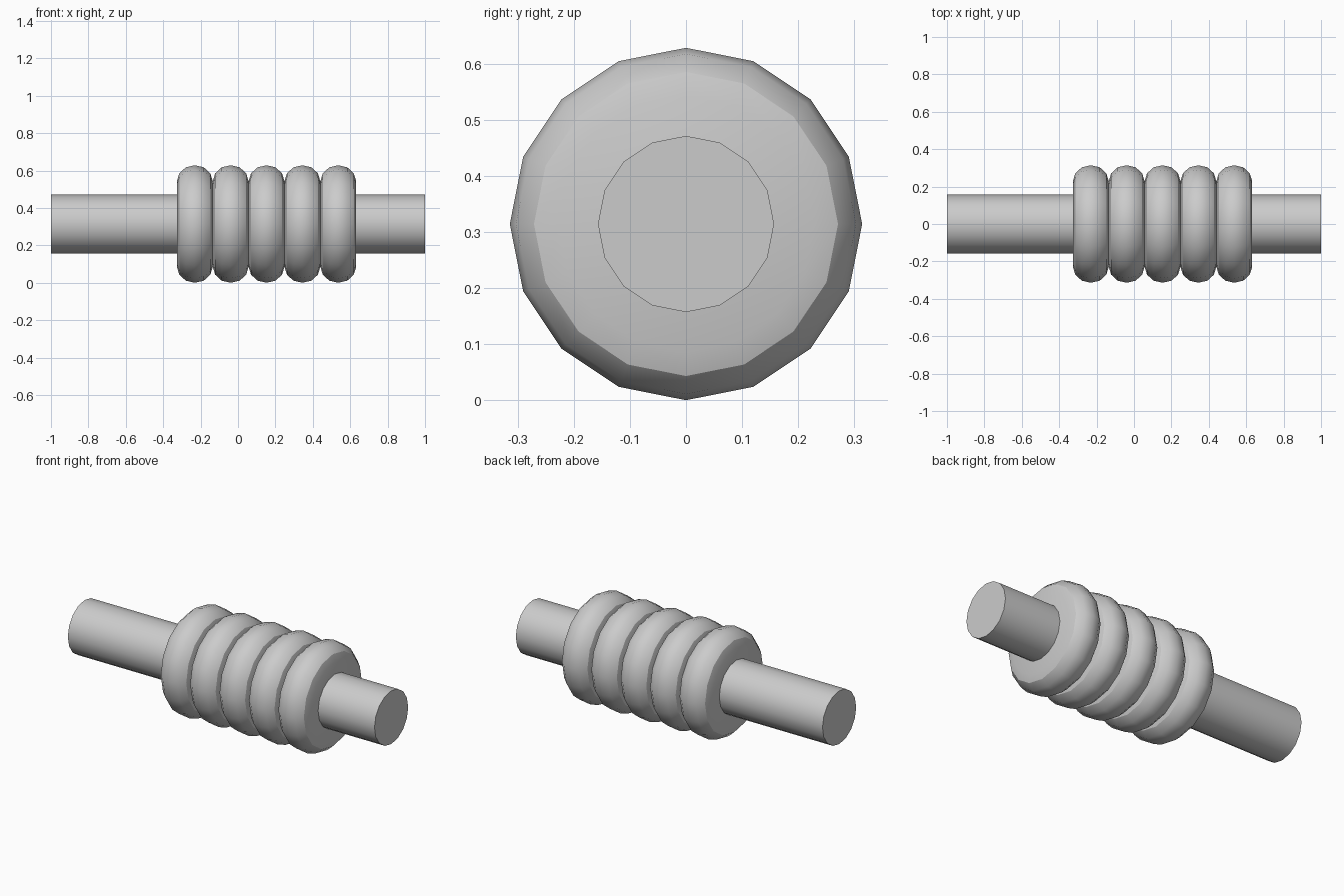
import bpy, bmesh
from math import sin, cos, pi, radians

if "Cube" in bpy.data.objects:
    bpy.data.objects.remove(bpy.data.objects["Cube"])

SIDES = 16
AXIS_Z = 0.314


def lathe(name, x_centre, profile, angle):
    """Revolve (x, radius) points around a line parallel to x, with flat caps."""
    bm = bmesh.new()
    loops = []
    for x, r in profile:
        loops.append([bm.verts.new((x, r * sin(2 * pi * i / SIDES), r * cos(2 * pi * i / SIDES)))
                      for i in range(SIDES)])
    for a, b in zip(loops, loops[1:]):
        for i in range(SIDES):
            j = (i + 1) % SIDES
            bm.faces.new((a[i], a[j], b[j], b[i]))
    bm.faces.new(loops[0])
    bm.faces.new(loops[-1])
    bmesh.ops.recalc_face_normals(bm, faces=bm.faces)
    mesh = bpy.data.meshes.new(name)
    bm.to_mesh(mesh)
    bm.free()
    obj = bpy.data.objects.new(name, mesh)
    obj.location = (x_centre, 0, AXIS_Z)
    bpy.context.collection.objects.link(obj)
    bpy.ops.object.select_all(action='DESELECT')
    obj.select_set(True)
    bpy.context.view_layer.objects.active = obj
    bpy.ops.object.shade_smooth_by_angle(angle=radians(angle))
    return obj


# Central rod
lathe("rod", 0, [(-1, 0.157), (1, 0.157)], 30)

# Rounded rings, side by side
half = [(0.096, 0.228), (0.083, 0.271), (0.048, 0.303)]
ring_profile = [(-x, r) for x, r in half] + [(0, 0.314)] + [(x, r) for x, r in reversed(half)]
for n in range(5):
    lathe(f"ring_{n + 1}", -0.231 + n * 0.1918, ring_profile, 30)
